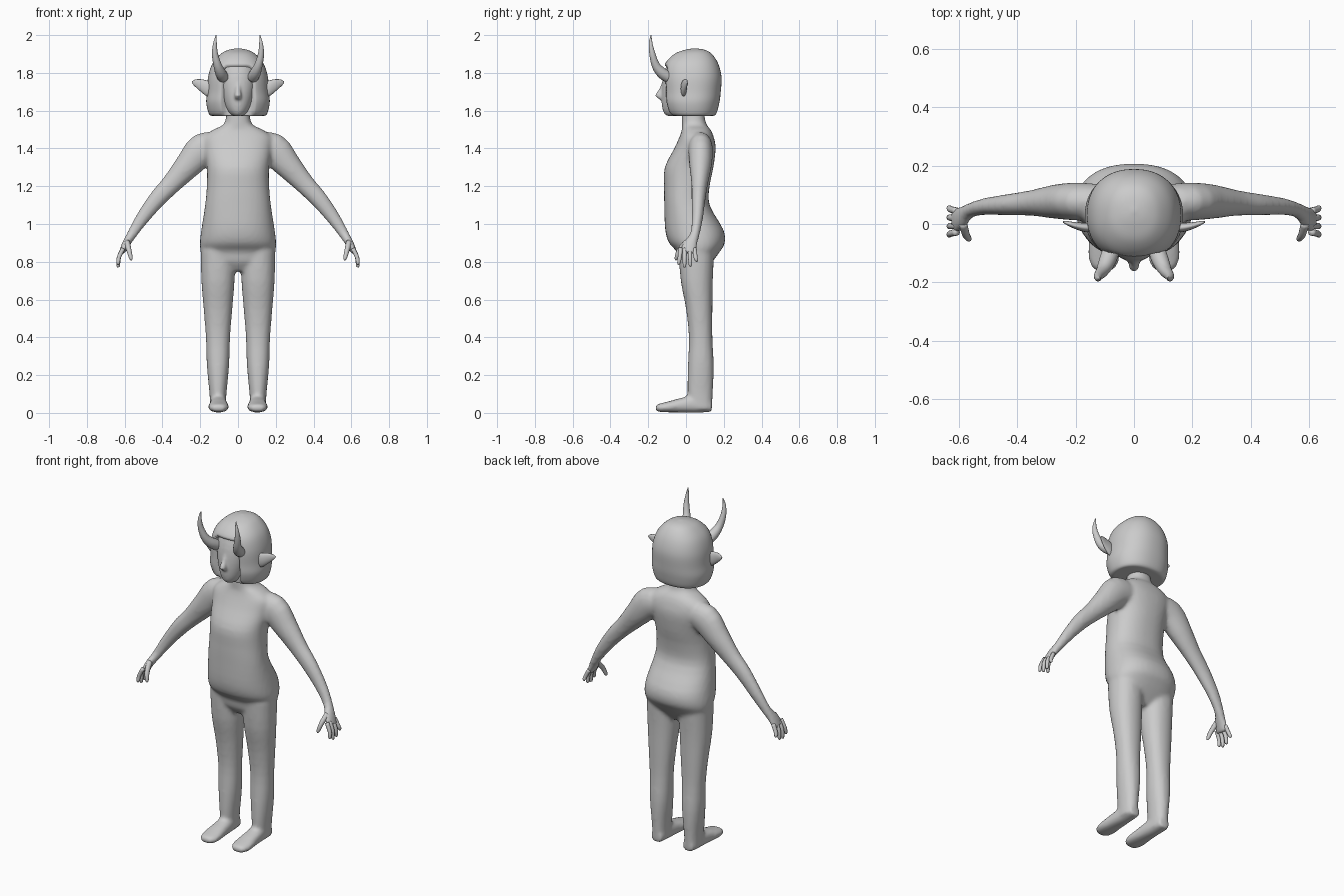
import bpy, bmesh, math
from mathutils import Vector

grey = bpy.data.materials.new("plain_grey")
grey.diffuse_color = (0.6, 0.6, 0.6, 1)


def spline(rows, steps):
    """Catmull-Rom through rows of numbers."""
    pts = [Vector(r) for r in rows]
    pts = [pts[0]] + pts + [pts[-1]]
    out = []
    for i in range(1, len(pts) - 2):
        p, q, r, s = pts[i - 1:i + 3]
        for k in range(steps):
            t = k / steps
            out.append(0.5 * (2 * q + (r - p) * t + (2 * p - 5 * q + 4 * r - s) * t * t
                              + (3 * q - p - 3 * r + s) * t ** 3))
    return out + [pts[-1]]


def loft(bm, rows, ref, steps=3, n=24, power=2.0, axis=None):
    """Closed tube; rows are x, y, z, half width across ref, half width along ref."""
    secs = spline(rows, steps)
    rings = []
    for i, s in enumerate(secs):
        c = Vector(s[:3])
        a, b = max(s[3], 0.002), max(s[4], 0.002)
        t = Vector(axis) if axis else (Vector(secs[min(i + 1, len(secs) - 1)][:3])
                                       - Vector(secs[max(i - 1, 0)][:3])).normalized()
        u = t.cross(Vector(ref)).normalized()
        v = u.cross(t)
        ring = []
        for k in range(n):
            w = 2 * math.pi * k / n
            cu, sv = math.cos(w), math.sin(w)
            e = 2 / power
            ring.append(bm.verts.new(c + u * a * math.copysign(abs(cu) ** e, cu)
                                     + v * b * math.copysign(abs(sv) ** e, sv)))
        rings.append(ring)
    for r, q in zip(rings, rings[1:]):
        for k in range(n):
            bm.faces.new((r[k], r[(k + 1) % n], q[(k + 1) % n], q[k]))
    bm.faces.new(rings[0][::-1])
    bm.faces.new(rings[-1])


def upright(rows, x=0.0):
    """Rows of z, half width, front y, back y as loft rows."""
    return [(x, (f + b) / 2, z, a, (b - f) / 2) for z, a, f, b in rows]


def finish(name, bm, mirror=False, voxel=0, relax=0):
    bmesh.ops.recalc_face_normals(bm, faces=bm.faces)
    for f in bm.faces:
        f.smooth = True
    me = bpy.data.meshes.new(name)
    bm.to_mesh(me)
    bm.free()
    me.materials.append(grey)
    ob = bpy.data.objects.new(name, me)
    bpy.context.collection.objects.link(ob)
    if mirror:
        m = ob.modifiers.new("mirror", 'MIRROR')
        m.use_mirror_merge = False
    if voxel:
        m = ob.modifiers.new("blend", 'REMESH')
        m.mode, m.voxel_size, m.use_smooth_shade = 'VOXEL', voxel, True
    if relax:
        m = ob.modifiers.new("relax", 'SMOOTH')
        m.factor, m.iterations = 0.5, relax
    return ob


Y, Z = (0, 1, 0), (0, 0, 1)

# body: torso, legs, feet and arms blended into one skin
bm = bmesh.new()
loft(bm, upright([
    (0.75, 0.10, 0.00, 0.10), (0.80, 0.18, -0.035, 0.14), (0.855, 0.197, -0.05, 0.18),
    (0.90, 0.202, -0.09, 0.205), (0.97, 0.194, -0.11, 0.198), (1.10, 0.174, -0.115, 0.125),
    (1.20, 0.165, -0.116, 0.125), (1.30, 0.165, -0.112, 0.145), (1.40, 0.18, -0.062, 0.157),
    (1.46, 0.18, -0.035, 0.147), (1.50, 0.13, -0.022, 0.13), (1.535, 0.07, -0.022, 0.105),
    (1.64, 0.06, -0.02, 0.09)]), Y, n=40, power=2.3, axis=Z)
for s in (-1, 1):
    leg = upright([
        (0.86, 0.092, -0.04, 0.15), (0.70, 0.088, -0.028, 0.142), (0.55, 0.076, 0.0, 0.14),
        (0.40, 0.064, 0.015, 0.14), (0.25, 0.059, 0.01, 0.147), (0.10, 0.045, 0.008, 0.142),
        (0.02, 0.042, 0.02, 0.138)], s * 0.106)
    loft(bm, leg, Y, power=2.2, axis=Z)
    loft(bm, [(s * 0.103, 0.135, 0.035, 0.035, 0.03), (s * 0.103, 0.05, 0.046, 0.043, 0.046),
              (s * 0.103, -0.03, 0.04, 0.049, 0.038), (s * 0.103, -0.10, 0.031, 0.055, 0.028),
              (s * 0.103, -0.145, 0.027, 0.045, 0.021), (s * 0.103, -0.162, 0.026, 0.025, 0.012)],
         Z, power=2.3, axis=(0, -1, 0))
    loft(bm, [(s * x, y, z, a, b) for x, y, z, a, b in [
        (0.10, 0.075, 1.41, 0.07, 0.06), (0.185, 0.077, 1.395, 0.088, 0.065),
        (0.26, 0.077, 1.315, 0.072, 0.06), (0.35, 0.072, 1.215, 0.054, 0.044),
        (0.43, 0.066, 1.13, 0.046, 0.037), (0.51, 0.06, 1.025, 0.036, 0.029),
        (0.565, 0.045, 0.94, 0.026, 0.026), (0.595, 0.02, 0.89, 0.021, 0.04),
        (0.617, 0.01, 0.845, 0.015, 0.044)]], Y)
finish("body", bm, voxel=0.011, relax=5)

# fingers and thumb
bm = bmesh.new()
for y0, y1, tip in ((0.045, 0.056, 0.80), (0.02, 0.023, 0.775), (-0.006, -0.008, 0.77),
                    (-0.028, -0.038, 0.785)):
    loft(bm, [(0.608, y0, 0.87, 0.012, 0.012), (0.63, (y0 + y1) / 2, 0.825, 0.011, 0.011),
              (0.634, y1, tip + 0.008, 0.009, 0.009), (0.633, y1, tip, 0.003, 0.003)], Y, n=10)
loft(bm, [(0.588, 0.005, 0.905, 0.016, 0.016), (0.577, -0.035, 0.86, 0.013, 0.014),
          (0.567, -0.051, 0.82, 0.010, 0.010), (0.564, -0.054, 0.808, 0.003, 0.003)], Y, n=10)
finish("fingers", bm, mirror=True)

# face with a small pointed nose
bm = bmesh.new()
loft(bm, upright([
    (1.572, 0.025, -0.10, -0.02), (1.59, 0.05, -0.118, 0.03), (1.63, 0.071, -0.128, 0.05),
    (1.70, 0.087, -0.130, 0.05), (1.78, 0.095, -0.121, 0.05), (1.85, 0.085, -0.10, 0.05)]),
     Y, n=32, axis=Z)
loft(bm, [(0, -0.115, 1.76, 0.012, 0.008), (0, -0.128, 1.715, 0.013, 0.014),
          (0, -0.138, 1.68, 0.019, 0.025), (0, -0.125, 1.655, 0.015, 0.008)], Y, n=16, axis=Z)
finish("face", bm, voxel=0.007, relax=4)

# bobbed hair, with the front pressed in to open around the face
bm = bmesh.new()
loft(bm, upright([
    (1.572, 0.125, -0.05, 0.125), (1.580, 0.152, -0.095, 0.158), (1.64, 0.168, -0.120, 0.176),
    (1.70, 0.164, -0.124, 0.184), (1.78, 0.158, -0.127, 0.188), (1.85, 0.135, -0.110, 0.17),
    (1.90, 0.092, -0.062, 0.137), (1.922, 0.05, -0.005, 0.10), (1.93, 0.005, 0.04, 0.05)]),
     Y, steps=5, n=64, power=2.25, axis=Z)
for v in bm.verts:
    if v.co.y < 0 and abs(v.co.x) < 0.08 and v.co.z < 1.835 - 2.5 * v.co.x ** 2:
        v.co.y = max(v.co.y, -0.07)
finish("hair", bm, relax=1)

# horns curving forward and up
bm = bmesh.new()
loft(bm, [(0.078, -0.09, 1.775, 0.03, 0.03), (0.092, -0.128, 1.80, 0.029, 0.029),
          (0.108, -0.16, 1.84, 0.022, 0.022), (0.122, -0.178, 1.90, 0.016, 0.016),
          (0.122, -0.187, 1.955, 0.010, 0.010), (0.116, -0.185, 2.0, 0.002, 0.002)],
     (1, 0, 0), n=16)
finish("horns", bm, mirror=True)

# pointed ears
bm = bmesh.new()
loft(bm, [(0.14, -0.012, 1.715, 0.035, 0.014), (0.165, -0.012, 1.718, 0.042, 0.016),
          (0.20, -0.006, 1.735, 0.032, 0.012), (0.23, 0.003, 1.747, 0.017, 0.007),
          (0.243, 0.007, 1.75, 0.005, 0.003)], Y, n=16, axis=(1, 0, 0))
finish("ears", bm, mirror=True)
